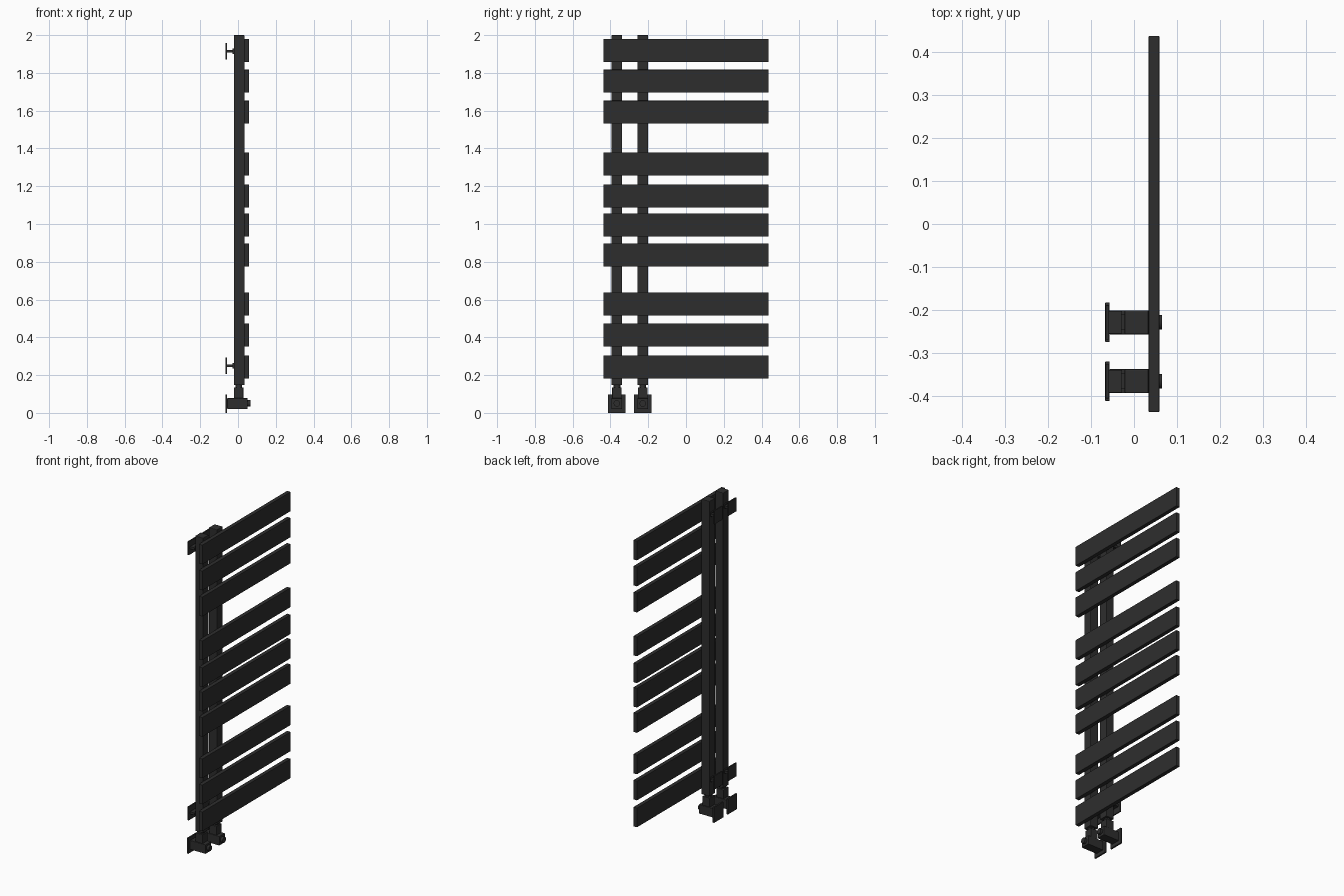
import bpy
import math

cube = bpy.data.objects.get("Cube")
if cube:
    bpy.data.objects.remove(cube, do_unlink=True)

paint = bpy.data.materials.new("matt_charcoal")
paint.use_nodes = True
colour = (0.027, 0.027, 0.027, 1)
paint.diffuse_color = colour
shader = paint.node_tree.nodes["Principled BSDF"]
shader.inputs["Base Color"].default_value = colour
shader.inputs["Roughness"].default_value = 0.6


def box(name, x, y, z, bevel=0.0):
    """Box from (min, max) ranges on each axis."""
    mid = [(a + b) / 2 for a, b in (x, y, z)]
    bpy.ops.mesh.primitive_cube_add(size=1, location=mid)
    ob = bpy.context.object
    ob.name = name
    ob.scale = [b - a for a, b in (x, y, z)]
    bpy.ops.object.transform_apply(location=False, rotation=False, scale=True)
    ob.data.materials.append(paint)
    if bevel:
        mod = ob.modifiers.new("soft_edges", 'BEVEL')
        mod.width = bevel
        mod.segments = 2
    return ob


def cylinder(name, radius, start, length, axis, sides=24):
    """Cylinder running from start along +x or +z."""
    x, y, z = start
    along_x = axis == 'X'
    loc = (x + length / 2, y, z) if along_x else (x, y, z + length / 2)
    bpy.ops.mesh.primitive_cylinder_add(
        vertices=sides, radius=radius, depth=length, location=loc,
        rotation=(0, math.pi / 2 if along_x else 0, 0))
    ob = bpy.context.object
    ob.name = name
    ob.data.materials.append(paint)
    bpy.ops.object.shade_smooth_by_angle()


def around(centre, half):
    return (centre - half, centre + half)


# Flat horizontal slats in three groups
slat_tops = [1.98, 1.817, 1.653, 1.378, 1.209, 1.056, 0.897, 0.637, 0.473, 0.304]
for i, top in enumerate(slat_tops):
    box(f"slat_{i + 1}", (0.034, 0.059), (-0.438, 0.438), (top - 0.122, top), 0.002)

for side, y in (("outer", -0.366), ("inner", -0.229)):
    # Upright square tube
    box(f"{side}_post", (-0.022, 0.034), around(y, 0.028), (0.147, 2.0), 0.003)

    # Wall brackets: square plate, flat arm and post saddle
    for level, z in (("upper", 1.915), ("lower", 0.25)):
        name = f"{side}_{level}_bracket"
        box(name + "_plate", (-0.066, -0.058), around(y, 0.04), around(z, 0.043), 0.001)
        box(name + "_arm", (-0.058, -0.028), around(y, 0.026), around(z, 0.007))
        box(name + "_saddle", (-0.03, -0.02), around(y, 0.018), around(z, 0.014))

    # Valve with wall flange, square body, neck and adjusting cap
    box(f"{side}_valve_flange", (-0.067, -0.057), around(y, 0.046), (0, 0.098), 0.001)
    box(f"{side}_valve_body", (-0.057, 0.05), around(y, 0.028), (0.021, 0.078), 0.002)
    box(f"{side}_valve_neck", (-0.022, 0.028), around(y, 0.025), (0.078, 0.135), 0.002)
    cylinder(f"{side}_valve_tail", 0.018, (0.004, y, 0.13), 0.025, 'Z')
    cylinder(f"{side}_valve_cap", 0.017, (0.048, y, 0.05), 0.017, 'X')
